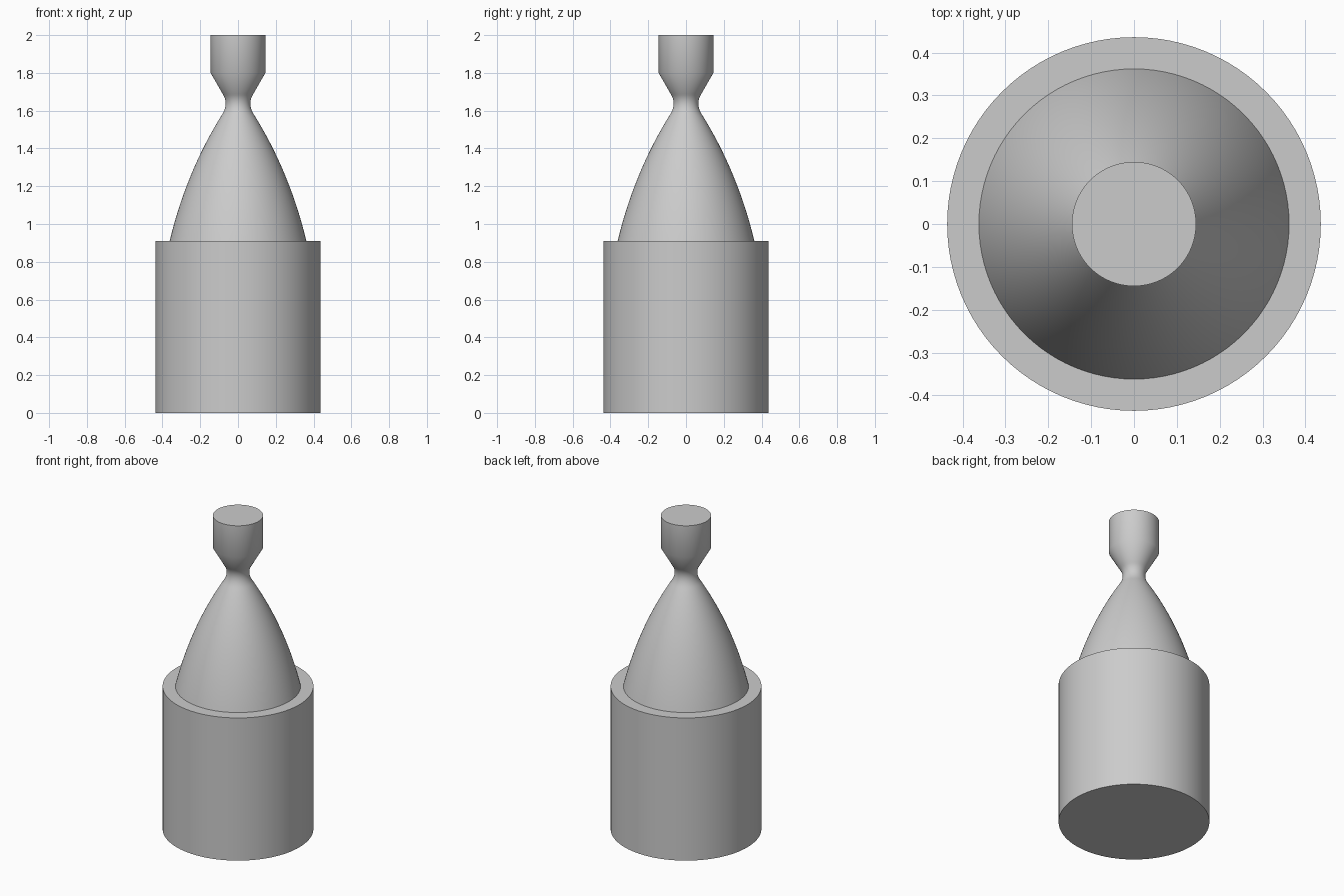
import bpy
import bmesh
import math
from mathutils import Vector
from mathutils.geometry import interpolate_bezier

cube = bpy.data.objects.get("Cube")
if cube:
    bpy.data.objects.remove(cube, do_unlink=True)

SEGMENTS = 96

grey = bpy.data.materials.new("plain grey")
grey.use_nodes = True
grey.diffuse_color = (0.6, 0.6, 0.6, 1)
grey.node_tree.nodes["Principled BSDF"].inputs["Base Color"].default_value = (0.6, 0.6, 0.6, 1)


def lathe(name, profile):
    """Revolve (radius, height) points about z and cap both ends."""
    bm = bmesh.new()
    rings = []
    for r, z in profile:
        angles = [math.tau * i / SEGMENTS for i in range(SEGMENTS)]
        rings.append([bm.verts.new((r * math.cos(a), r * math.sin(a), z)) for a in angles])
    for low, high in zip(rings, rings[1:]):
        for i in range(SEGMENTS):
            j = (i + 1) % SEGMENTS
            bm.faces.new((low[i], low[j], high[j], high[i]))
    bm.faces.new(rings[0][::-1])
    bm.faces.new(rings[-1])
    mesh = bpy.data.meshes.new(name)
    bm.to_mesh(mesh)
    bm.free()
    mesh.materials.append(grey)
    obj = bpy.data.objects.new(name, mesh)
    bpy.context.collection.objects.link(obj)
    bpy.ops.object.select_all(action="DESELECT")
    obj.select_set(True)
    bpy.context.view_layer.objects.active = obj
    bpy.ops.object.shade_smooth_by_angle(angle=math.radians(35))
    return obj


def curve(start, control, end, count):
    """Quadratic curve between two profile points, pulled towards control."""
    a, c, b = (Vector((p[0], p[1], 0)) for p in (start, control, end))
    points = interpolate_bezier(a, a.lerp(c, 2 / 3), b.lerp(c, 2 / 3), b, count)
    return [(p.x, p.y) for p in points]


# Wide cylindrical body
lathe("body_cylinder", [(0.436, 0), (0.436, 0.91)])

# Flared bell, rounded throat, converging cone and straight chamber
bell = curve((0.362, 0.91), (0.275, 1.271), (0.09, 1.57), 28)
throat = curve((0.09, 1.57), (0.045, 1.635), (0.082, 1.69), 14)
lathe("nozzle_and_chamber", bell + throat[1:] + [(0.145, 1.80), (0.145, 2.0)])
